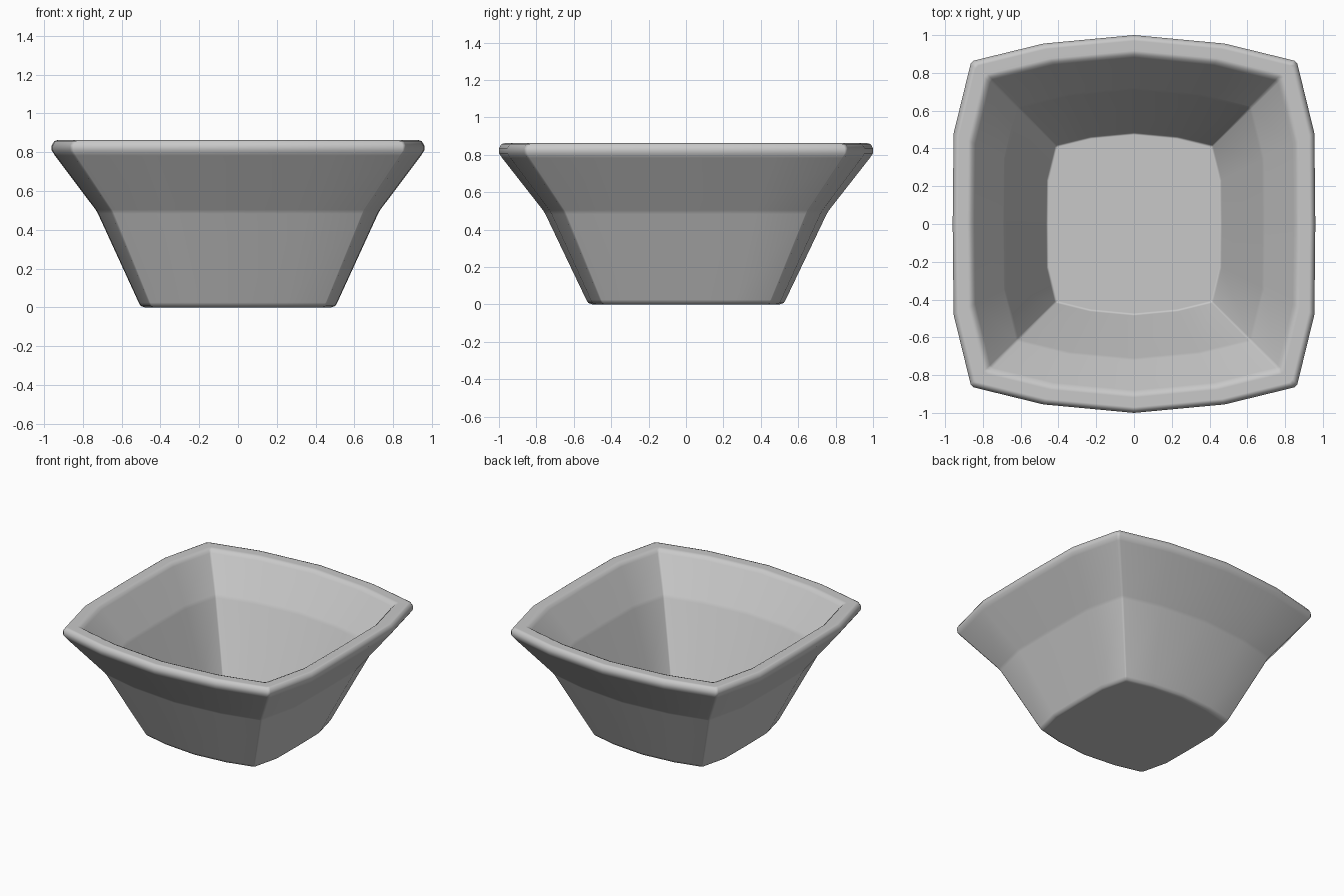
import bpy
import bmesh

if "Cube" in bpy.data.objects:
    bpy.data.objects.remove(bpy.data.objects["Cube"], do_unlink=True)

# Single grey glaze
glaze = bpy.data.materials.new("grey_glaze")
glaze.use_nodes = True
grey = (0.58, 0.58, 0.58, 1)
glaze.diffuse_color = grey
glaze.node_tree.nodes["Principled BSDF"].inputs["Base Color"].default_value = grey

# Bulged square outline, one quarter mirrored all round (corner is chamfered)
quarter = [(0.96, 0), (0.955, 0.48), (0.865, 0.848), (0.848, 0.865), (0.48, 0.955), (0, 1)]
half = quarter + [(-x, y) for x, y in quarter[-2::-1]]
outline = half + [(x, -y) for x, y in half[-2:0:-1]]

# Wall section as (outline scale, height): outside, rolled rim, inside
section = [
    (0.5, 0), (0.522, 0.007), (0.533, 0.025),
    (0.752, 0.483), (0.764, 0.503),
    (0.983, 0.783), (1, 0.808), (1, 0.835), (0.987, 0.857), (0.97, 0.862),
    (0.918, 0.862), (0.897, 0.853), (0.88, 0.835),
    (0.722, 0.615), (0.709, 0.592),
    (0.485, 0.115), (0.472, 0.103),
]

# Bowl lofted through the section rings, closed below and at the inner floor
bm = bmesh.new()
rings = [[bm.verts.new((x * s, y * s, z)) for x, y in outline] for s, z in section]
count = len(outline)
for low, high in zip(rings, rings[1:]):
    for i in range(count):
        j = (i + 1) % count
        bm.faces.new((low[i], low[j], high[j], high[i]))
bm.faces.new(rings[0][::-1])
bm.faces.new(rings[-1])
bmesh.ops.recalc_face_normals(bm, faces=bm.faces)
for face in bm.faces:
    face.smooth = True
mesh = bpy.data.meshes.new("bowl")
bm.to_mesh(mesh)
bm.free()
mesh.materials.append(glaze)
bowl = bpy.data.objects.new("bowl", mesh)
bpy.context.collection.objects.link(bowl)

# Keep the broad walls clean and the softening on the narrow edges
soft = bowl.modifiers.new("soft_edges", "WEIGHTED_NORMAL")
soft.weight = 90
